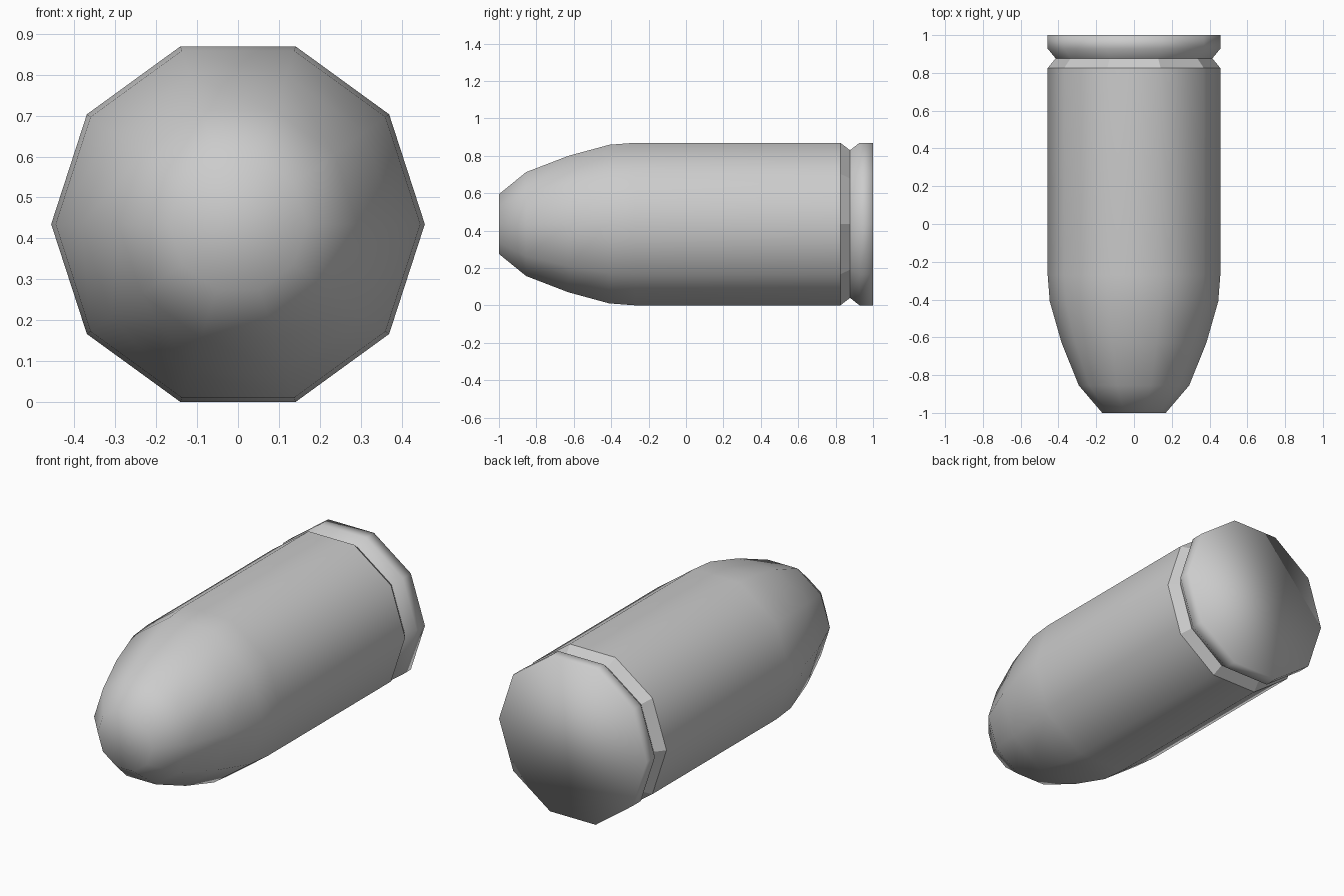
import bpy, bmesh, math

if "Cube" in bpy.data.objects:
    bpy.data.objects.remove(bpy.data.objects["Cube"])

SIDES = 10
CENTRE_Z = 0.4346

# Profile from nose tip to base: (y, corner radius)
PROFILE = [(-1.0, 0.168), (-0.855, 0.292), (-0.63, 0.383), (-0.41, 0.446),
           (-0.27, 0.457), (0.825, 0.457), (0.877, 0.415), (0.928, 0.457),
           (1.0, 0.457)]
GROOVE = 5  # band that stays flat shaded


def ring(bm, y, r):
    return [bm.verts.new((r * math.cos(2 * math.pi * i / SIDES), y,
                          CENTRE_Z + r * math.sin(2 * math.pi * i / SIDES)))
            for i in range(SIDES)]


bm = bmesh.new()
rings = [ring(bm, y, r) for y, r in PROFILE]

# Side bands of nose, casing, groove and rim
for band, (a, b) in enumerate(zip(rings, rings[1:])):
    for i in range(SIDES):
        j = (i + 1) % SIDES
        face = bm.faces.new((a[i], a[j], b[j], b[i]))
        face.smooth = band != GROOVE

# Flat nose tip and base
for end in (rings[0], rings[-1]):
    bm.faces.new(end).smooth = True

bmesh.ops.recalc_face_normals(bm, faces=bm.faces)
mesh = bpy.data.meshes.new("cartridge")
bm.to_mesh(mesh)
bm.free()
bpy.context.collection.objects.link(bpy.data.objects.new("cartridge", mesh))
